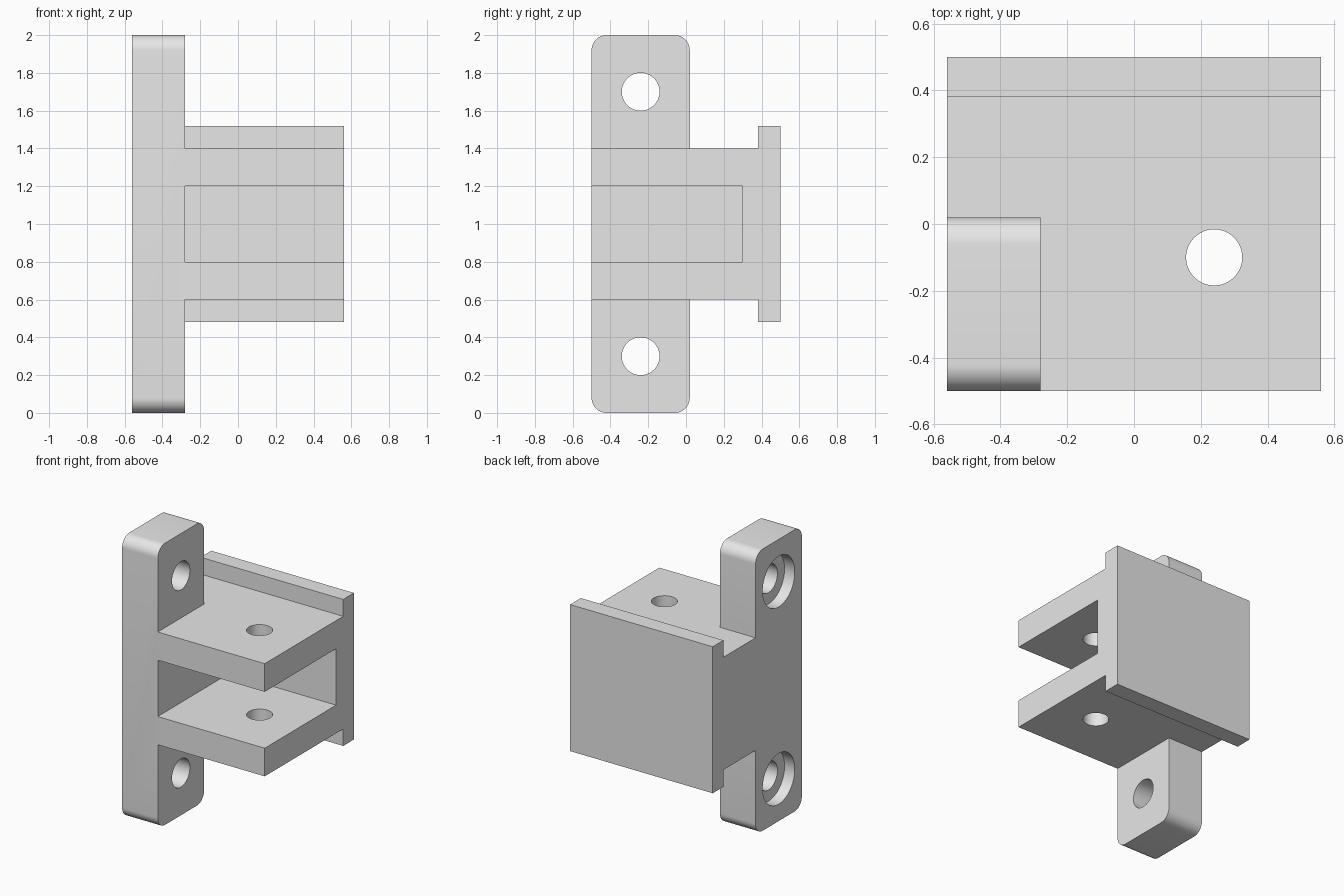
import bpy, bmesh, math
from mathutils import Matrix

if "Cube" in bpy.data.objects:
    bpy.data.objects.remove(bpy.data.objects["Cube"])

grey = bpy.data.materials.new("plain_grey")
grey.diffuse_color = (0.8, 0.8, 0.8, 1)
grey.use_nodes = True
grey.node_tree.nodes["Principled BSDF"].inputs["Base Color"].default_value = grey.diffuse_color

X0, X1, X2 = -0.56, -0.28, 0.56      # outer wall, inner wall, open end
ZC = 1.0                             # mid height


def make_object(name, bm):
    bmesh.ops.recalc_face_normals(bm, faces=bm.faces[:])
    mesh = bpy.data.meshes.new(name)
    bm.to_mesh(mesh)
    bm.free()
    mesh.materials.append(grey)
    ob = bpy.data.objects.new(name, mesh)
    bpy.context.collection.objects.link(ob)
    return ob


def extrude_x(name, profile, xa, xb):
    """Extrude a (y, z) outline along x."""
    bm = bmesh.new()
    face = bm.faces.new([bm.verts.new((xa, y, z)) for y, z in profile])
    ext = bmesh.ops.extrude_face_region(bm, geom=[face])
    moved = [v for v in ext["geom"] if isinstance(v, bmesh.types.BMVert)]
    bmesh.ops.translate(bm, verts=moved, vec=(xb - xa, 0, 0))
    return make_object(name, bm)


def cylinder(name, centre, radius, length, axis):
    bm = bmesh.new()
    rot = Matrix.Rotation(math.pi / 2, 4, 'Y') if axis == 'X' else Matrix()
    bmesh.ops.create_cone(bm, cap_ends=True, segments=64, radius1=radius,
                          radius2=radius, depth=length,
                          matrix=Matrix.Translation(centre) @ rot)
    return make_object(name, bm)


def combine(target, other, operation):
    mod = target.modifiers.new(operation.lower(), 'BOOLEAN')
    mod.operation, mod.solver, mod.object = operation, 'EXACT', other
    bpy.context.view_layer.objects.active = target
    bpy.ops.object.modifier_apply(modifier=mod.name)
    bpy.data.objects.remove(other)


def mirrored(half):
    """Complete an upper half outline with its mirror below mid height."""
    return half + [(y, 2 * ZC - z) for y, z in reversed(half)]


def corner(y, z, start, r=0.08, steps=10):
    return [(y + r * math.cos(a), z + r * math.sin(a))
            for a in (start + math.pi / 2 * i / steps for i in range(steps + 1))]


# Side wall with rounded mounting ears and the end of the back plate
upper = [(0.5, 1.52), (0.38, 1.52), (0.38, 1.4), (0.02, 1.4)]
upper += corner(-0.06, 1.92, 0) + corner(-0.42, 1.92, math.pi / 2)
bracket = extrude_x("mounting_bracket", mirrored(upper), X0, X1)

# Two shelves joined by the back plate
shelf = [(0.3, 1.2), (-0.5, 1.2), (-0.5, 1.4), (0.38, 1.4), (0.38, 1.52), (0.5, 1.52)]
combine(bracket, extrude_x("shelves", mirrored(shelf), X1, X2), 'UNION')

# Counterbored screw holes through the ears
for z in (0.3, 1.7):
    combine(bracket, cylinder("screw_hole", (-0.42, -0.24, z), 0.1, 0.6, 'X'), 'DIFFERENCE')
    combine(bracket, cylinder("counterbore", (X0 - 0.02, -0.24, z), 0.18, 0.2, 'X'), 'DIFFERENCE')

# Pin hole through both shelves
combine(bracket, cylinder("pin_hole", (0.24, -0.1, ZC), 0.084, 1.2, 'Z'), 'DIFFERENCE')

bpy.ops.object.select_all(action='DESELECT')
bracket.select_set(True)
bpy.context.view_layer.objects.active = bracket
bpy.ops.object.shade_smooth_by_angle(angle=math.radians(30))
